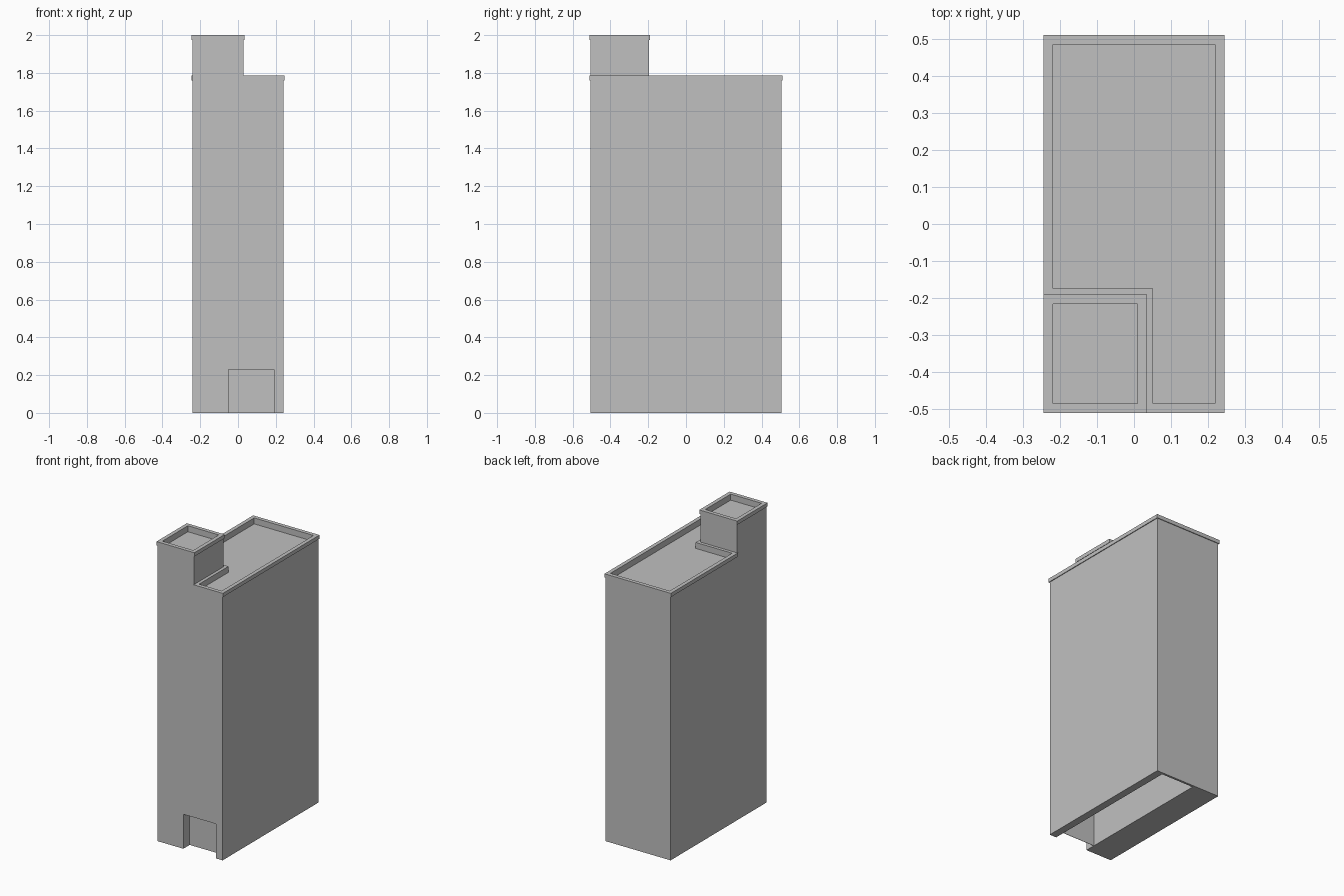
import bpy
import bmesh

cube = bpy.data.objects.get("Cube")
if cube:
    bpy.data.objects.remove(cube)

# Single plain grey for the whole building
grey = bpy.data.materials.new("concrete grey")
grey.use_nodes = True
grey.diffuse_color = (0.53, 0.53, 0.53, 1)
grey.node_tree.nodes["Principled BSDF"].inputs["Base Color"].default_value = (0.53, 0.53, 0.53, 1)

W, D = 0.24, 0.505        # half width and half depth of the walls
TX, TY = 0.03, -0.195     # inner corner of the stair tower
LIP = 0.005               # overhang of the parapet trim
RIM = 0.021               # inset of the parapet's inner face


def tower_outline(o):
    """Rectangle grown outward by o."""
    return [(-W - o, -D - o), (TX + o, -D - o), (TX + o, TY + o), (-W - o, TY + o)]


def block_outline(o):
    """L shape around the tower, grown outward by o."""
    return [(TX - o, -D - o), (W + o, -D - o), (W + o, D + o),
            (-W - o, D + o), (-W - o, TY - o), (TX - o, TY - o)]


def loft(name, sections):
    """Bridge a stack of matching outlines and cap both ends."""
    bm = bmesh.new()
    loops = [[bm.verts.new((x, y, z)) for x, y in pts] for pts, z in sections]
    for a, b in zip(loops, loops[1:]):
        n = len(a)
        for i in range(n):
            j = (i + 1) % n
            bm.faces.new((a[i], a[j], b[j], b[i]))
    bm.faces.new(loops[0][::-1])
    bm.faces.new(loops[-1])
    bmesh.ops.recalc_face_normals(bm, faces=bm.faces)
    mesh = bpy.data.meshes.new(name)
    bm.to_mesh(mesh)
    bm.free()
    mesh.materials.append(grey)
    obj = bpy.data.objects.new(name, mesh)
    bpy.context.collection.objects.link(obj)
    return obj


def walls_with_parapet(name, outline, top):
    """Walls, overhanging trim and a sunken flat roof in one mesh."""
    return loft(name, [
        (outline(0), 0), (outline(0), top - 0.025),
        (outline(LIP), top - 0.025), (outline(LIP), top),
        (outline(-RIM), top), (outline(-RIM), top - 0.04)])


def box(name, x0, x1, y0, y1, z0, z1):
    pts = [(x0, y0), (x1, y0), (x1, y1), (x0, y1)]
    return loft(name, [(pts, z0), (pts, z1)])


# Main block and stair tower
block = walls_with_parapet("main_block", block_outline, 1.785)
tower = walls_with_parapet("stair_tower", tower_outline, 2.0)

# Entrance recess, open underneath and running toward the back
cutter = box("entrance_cutter", -0.05, 0.19, -0.6, 0.49, -0.1, 0.23)
cutter.hide_render = True
cutter.hide_viewport = True
for part in (block, tower):
    mod = part.modifiers.new("entrance", "BOOLEAN")
    mod.operation = "DIFFERENCE"
    mod.solver = "EXACT"
    mod.object = cutter

# Thin door panel set back inside the entrance
box("entrance_door", -0.05, 0.19, -0.438, -0.436, 0, 0.23)
